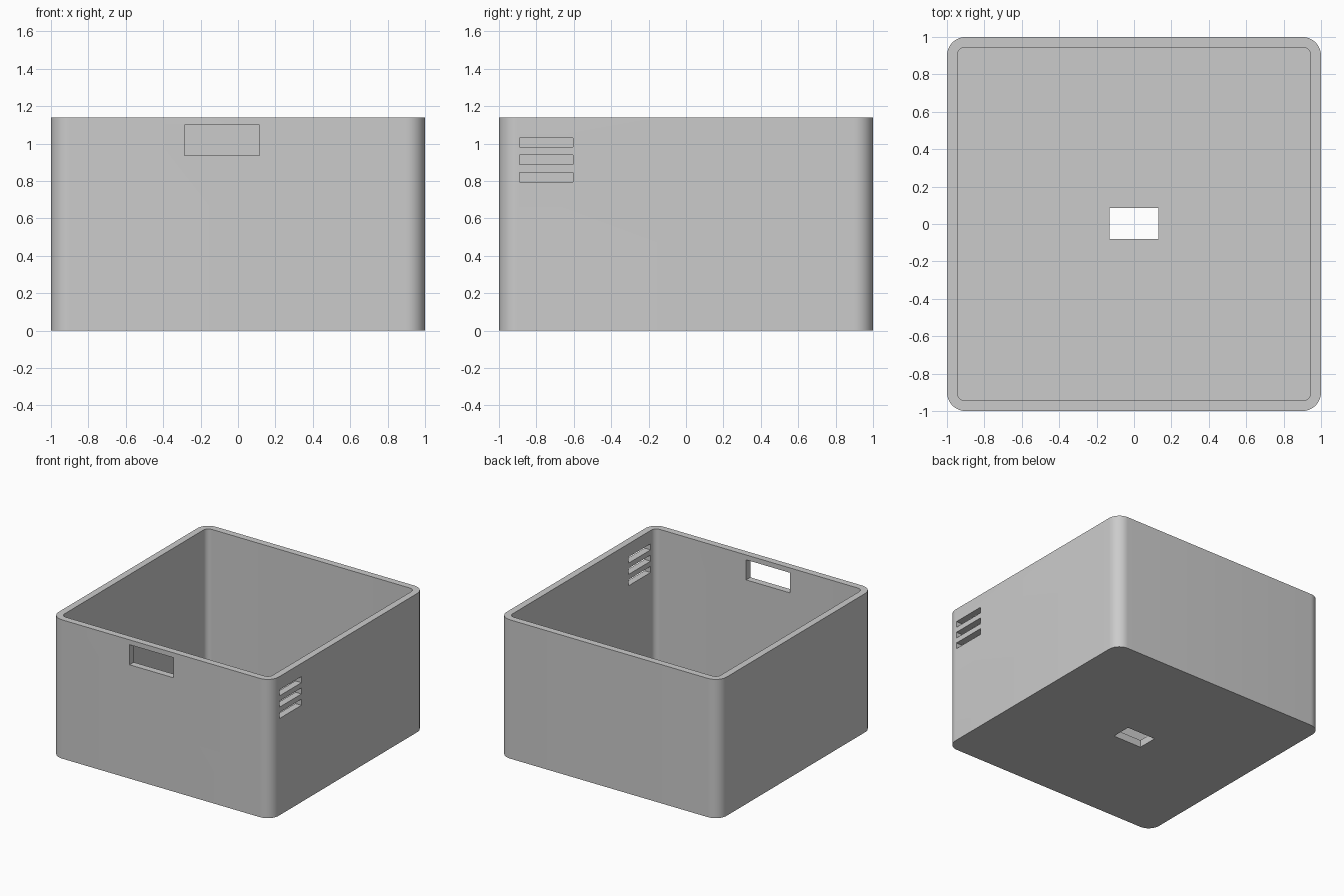
import bpy, bmesh, math

if "Cube" in bpy.data.objects:
    bpy.data.objects.remove(bpy.data.objects["Cube"], do_unlink=True)

HEIGHT, WALL, FLOOR = 1.14, 0.055, 0.06

grey = bpy.data.materials.new("plain_grey")
grey.use_nodes = True
colour = (0.6, 0.6, 0.6, 1)
grey.diffuse_color = colour
grey.node_tree.nodes["Principled BSDF"].inputs["Base Color"].default_value = colour


def block(name, low, high, radius=0, segments=12):
    """Box between two corners, with rounded upright edges if radius is set."""
    bm = bmesh.new()
    bmesh.ops.create_cube(bm, size=1)
    for v in bm.verts:
        v.co = [(a + b) / 2 + c * (b - a) for a, b, c in zip(low, high, v.co)]
    if radius:
        upright = [e for e in bm.edges
                   if abs(e.verts[0].co.z - e.verts[1].co.z) > 0.01]
        bmesh.ops.bevel(bm, geom=upright, offset=radius, segments=segments,
                        profile=0.5, affect='EDGES')
    mesh = bpy.data.meshes.new(name)
    bm.to_mesh(mesh)
    bm.free()
    mesh.materials.append(grey)
    obj = bpy.data.objects.new(name, mesh)
    bpy.context.collection.objects.link(obj)
    return obj


# Rounded outer shell
box = block("box", (-1, -1, 0), (1, 1, HEIGHT), radius=0.1)

# Cavity, open at the top
inner = 1 - WALL
cutters = [block("cavity_cutter", (-inner, -inner, FLOOR),
                 (inner, inner, HEIGHT + 0.2), radius=0.045)]

# Front window and floor slot
cutters.append(block("window_cutter", (-0.285, -1.1, 0.935), (0.115, -0.85, 1.1)))
cutters.append(block("floor_slot_cutter", (-0.13, -0.08, -0.1), (0.13, 0.085, 0.2)))

# Three vent slots near the front of the +x wall
for i in range(3):
    z = 0.795 + i * 0.093
    cutters.append(block("vent_cutter", (0.85, -0.89, z), (1.1, -0.605, z + 0.05)))

# Cut the shell, then remove the cutters
bpy.context.view_layer.objects.active = box
for cutter in cutters:
    cutter.hide_render = True
    mod = box.modifiers.new(cutter.name, 'BOOLEAN')
    mod.operation, mod.solver, mod.object = 'DIFFERENCE', 'EXACT', cutter
    bpy.ops.object.modifier_apply(modifier=mod.name)
for cutter in cutters:
    bpy.data.objects.remove(cutter, do_unlink=True)

# Smooth corners, sharp rims
bpy.ops.object.select_all(action='DESELECT')
box.select_set(True)
bpy.ops.object.shade_smooth_by_angle(angle=math.radians(30))
